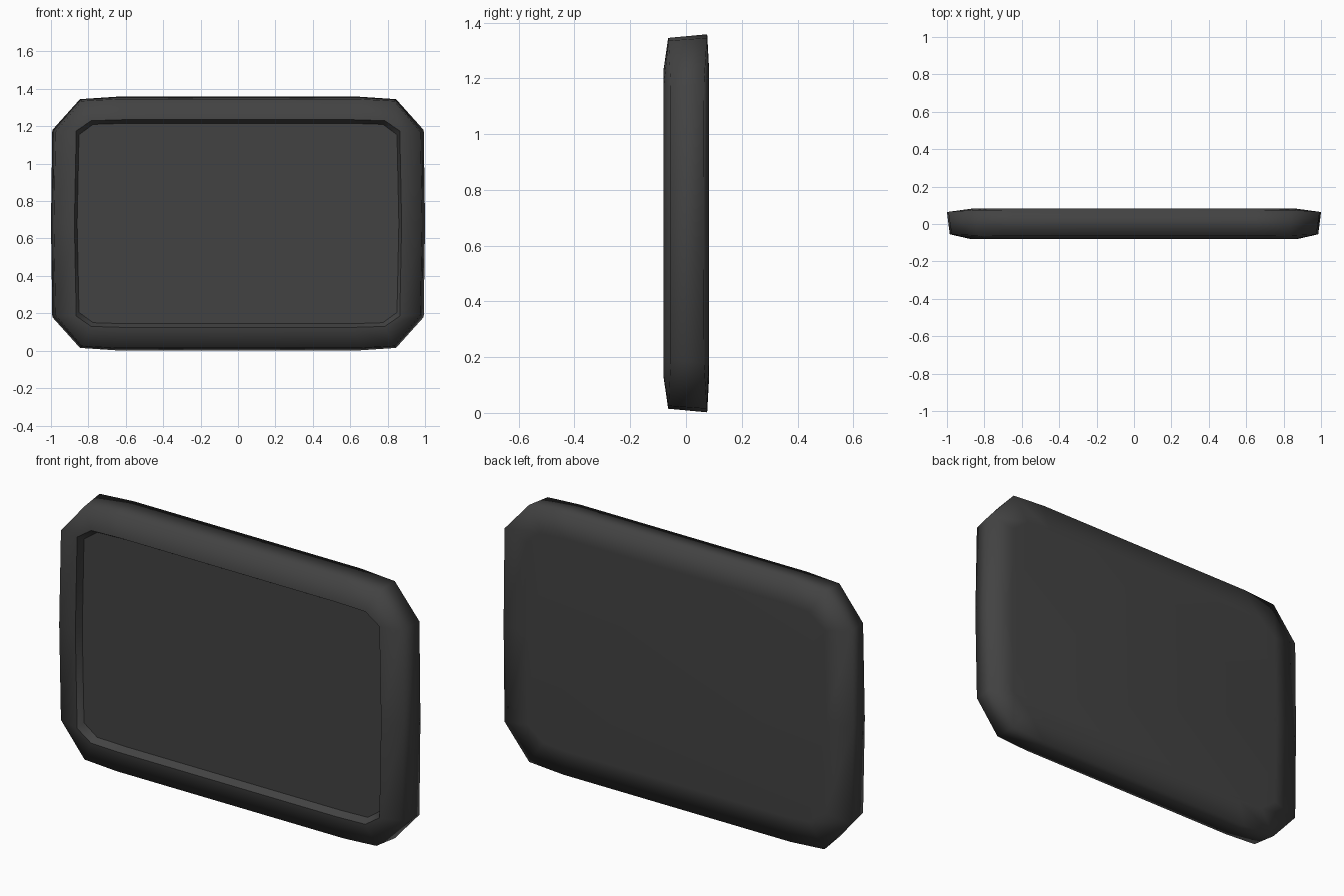
import bpy, bmesh

if "Cube" in bpy.data.objects:
    bpy.data.objects.remove(bpy.data.objects["Cube"])

MID_Z = 0.68


def material(name, v):
    m = bpy.data.materials.new(name)
    m.diffuse_color = (v, v, v, 1)
    m.use_nodes = True
    m.node_tree.nodes["Principled BSDF"].inputs["Base Color"].default_value = m.diffuse_color
    return m


def outline(quadrant):
    """Mirror quarter outline (side middle -> top middle) of (x, y, z) into a loop."""
    q = quadrant
    half = q + [(-x, y, z) for x, y, z in reversed(q[:-1])]
    return half + [(x, y, -z) for x, y, z in reversed(half[1:-1])]


def finish(bm, name, mat):
    bmesh.ops.recalc_face_normals(bm, faces=bm.faces[:])
    mesh = bpy.data.meshes.new(name)
    bm.to_mesh(mesh)
    bm.free()
    ob = bpy.data.objects.new(name, mesh)
    ob.location.z = MID_Z
    mesh.materials.append(mat)
    bpy.context.collection.objects.link(ob)
    return ob


# Quarter outlines, from the recess floor out over the rim to the back
floor = [(0.86, -0.045, 0), (0.85, -0.045, 0.475), (0.775, -0.045, 0.53),
         (0.62, -0.045, 0.535), (0, -0.045, 0.535)]
opening = [(0.875, -0.08, 0), (0.865, -0.08, 0.495), (0.785, -0.08, 0.55),
           (0.62, -0.08, 0.555), (0, -0.08, 0.555)]
front = [(0.985, -0.055, 0), (0.975, -0.055, 0.49), (0.835, -0.062, 0.655),
         (0.65, -0.064, 0.665), (0, -0.064, 0.665)]
back = [(1.0, 0.063, 0), (0.993, 0.065, 0.50), (0.845, 0.075, 0.665),
        (0.65, 0.076, 0.678), (0, 0.076, 0.678)]
back_inner = [(0.86, 0.083, 0), (0.85, 0.083, 0.47), (0.76, 0.083, 0.54),
              (0.62, 0.083, 0.55), (0, 0.083, 0.55)]

# Casing: loft the loops and cap the back
bm = bmesh.new()
rings = [[bm.verts.new(p) for p in outline(q)]
         for q in (floor, opening, front, back, back_inner)]
for a, b in zip(rings, rings[1:]):
    for i in range(len(a)):
        j = (i + 1) % len(a)
        bm.faces.new((a[i], a[j], b[j], b[i]))
bm.faces.new(rings[-1])
for f in bm.faces:
    f.smooth = True
# Crisp edge around the recess
for i, v in enumerate(rings[1]):
    bm.edges.get((v, rings[1][i - 1])).smooth = False
finish(bm, "casing", material("dark_casing", 0.055))

# Screen at the bottom of the recess
bm = bmesh.new()
face = bm.faces.new([bm.verts.new(p) for p in outline(floor)])
face.normal_update()
if face.normal.y > 0:
    face.normal_flip()
mesh = bpy.data.meshes.new("screen")
bm.to_mesh(mesh)
bm.free()
mesh.materials.append(material("dark_screen", 0.055))
screen = bpy.data.objects.new("screen", mesh)
screen.location.z = MID_Z
bpy.context.collection.objects.link(screen)
